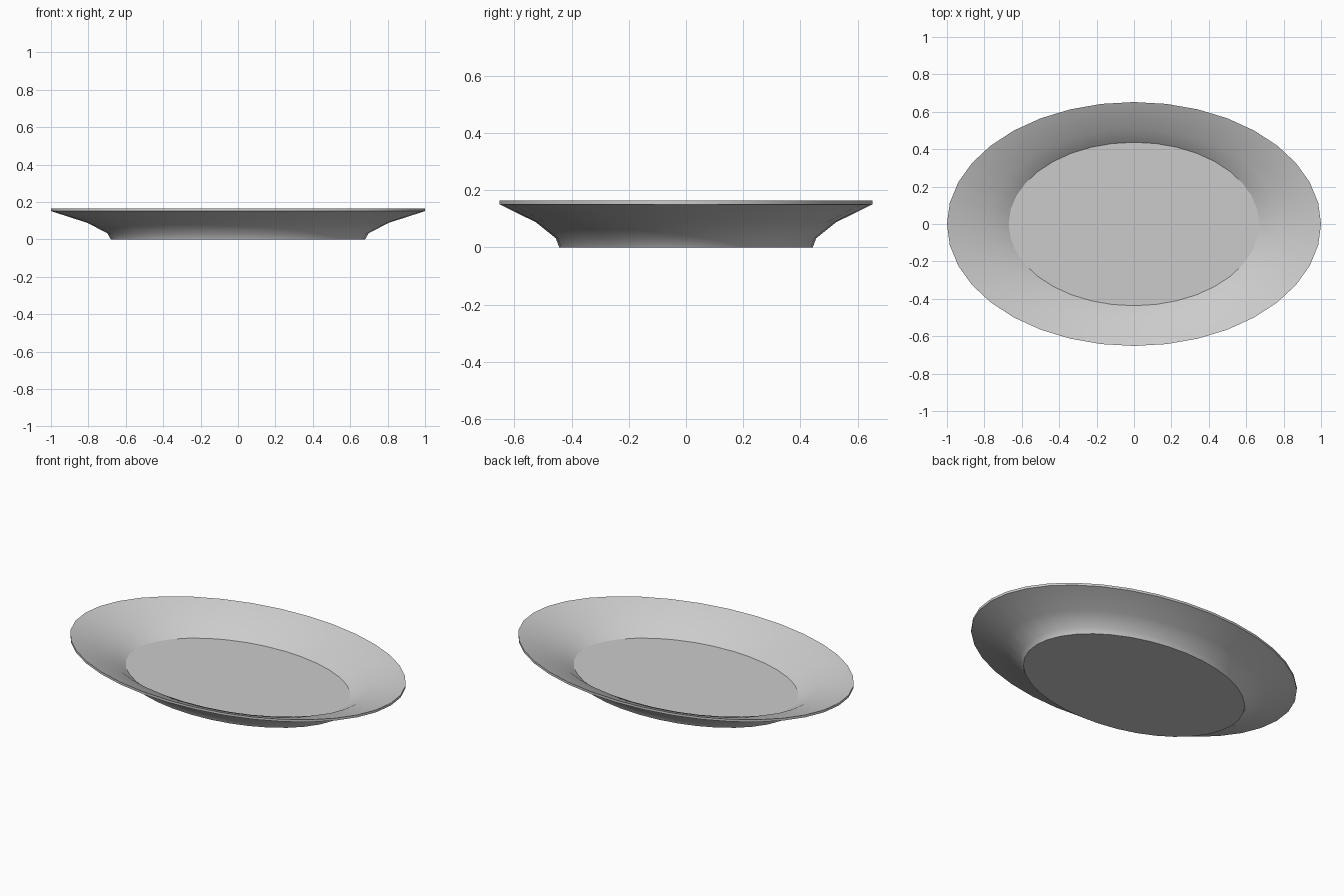
import bpy, bmesh, math

cube = bpy.data.objects.get("Cube")
if cube:
    bpy.data.objects.remove(cube, do_unlink=True)

SEGMENTS = 36
DEPTH = 0.652  # oval: depth relative to width

# Cross-section from the foot, out to the rim, then in to the floor:
# (radius, height, crisp edge)
PROFILE = [
    (0.680, 0.000, True),    # foot
    (0.698, 0.032, False),
    (0.805, 0.088, False),   # underside shoulder
    (1.000, 0.151, True),    # rim lower edge
    (1.000, 0.165, True),    # rim upper edge
    (0.775, 0.100, False),   # well shoulder
    (0.670, 0.038, True),    # floor edge
]

# Plain grey
grey = bpy.data.materials.new("plain_grey")
grey.use_nodes = True
colour = (0.6, 0.6, 0.6, 1.0)
grey.diffuse_color = colour
bsdf = next(n for n in grey.node_tree.nodes if n.type == "BSDF_PRINCIPLED")
bsdf.inputs["Base Color"].default_value = colour

# Oval plate: one ring of vertices per profile point
bm = bmesh.new()
rings = []
for radius, height, crisp in PROFILE:
    ring = []
    for i in range(SEGMENTS):
        a = math.tau * i / SEGMENTS
        ring.append(bm.verts.new((radius * math.cos(a), radius * DEPTH * math.sin(a), height)))
    rings.append(ring)

# Walls between neighbouring rings
for low, high in zip(rings, rings[1:]):
    for i in range(SEGMENTS):
        j = (i + 1) % SEGMENTS
        bm.faces.new((low[i], low[j], high[j], high[i]))

# Flat base and floor
bm.faces.new(rings[0][::-1])
bm.faces.new(rings[-1])

for face in bm.faces:
    face.smooth = True

# Keep the foot, rim and floor edges crisp
for ring, (radius, height, crisp) in zip(rings, PROFILE):
    if crisp:
        for i in range(SEGMENTS):
            bm.edges.get((ring[i], ring[(i + 1) % SEGMENTS])).smooth = False

bmesh.ops.recalc_face_normals(bm, faces=bm.faces)
mesh = bpy.data.meshes.new("oval_plate")
bm.to_mesh(mesh)
bm.free()
mesh.materials.append(grey)
plate = bpy.data.objects.new("oval_plate", mesh)
bpy.context.collection.objects.link(plate)
